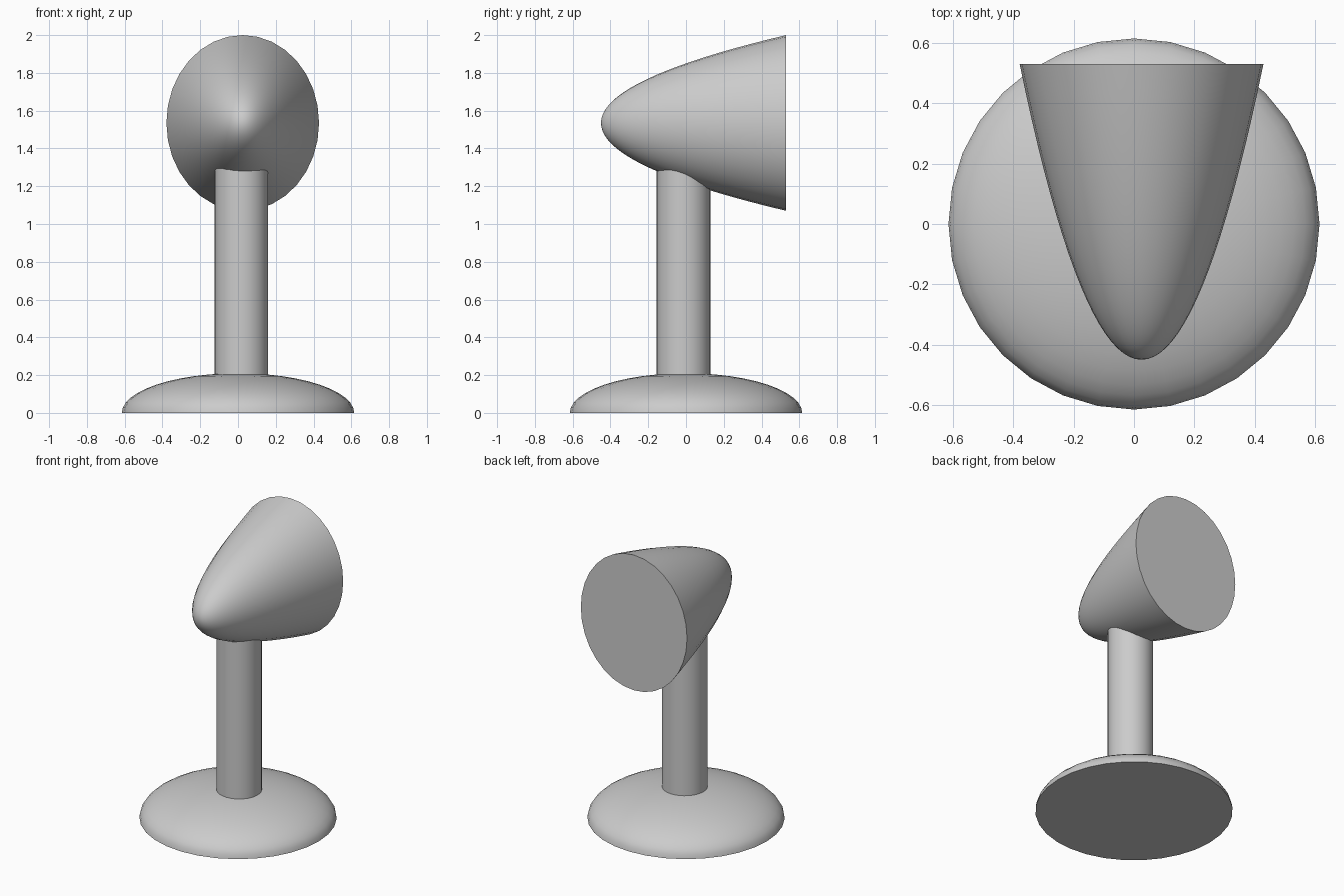
import bpy
import math

cube = bpy.data.objects.get("Cube")
if cube:
    bpy.data.objects.remove(cube, do_unlink=True)

SIDES = 32

grey = bpy.data.materials.new("plain grey")
grey.use_nodes = True
colour = (0.6, 0.6, 0.6, 1)
grey.diffuse_color = colour
grey.node_tree.nodes["Principled BSDF"].inputs["Base Color"].default_value = colour


def lathe(name, profile, location, scale=(1, 1, 1), tilt=0):
    """Turn a (radius, height) profile about z; a zero radius makes a pole, open ends get a cap."""
    verts, faces, rings = [], [], []
    for radius, height in profile:
        count = SIDES if radius > 0 else 1
        start = len(verts)
        rings.append([start + i % count for i in range(SIDES)])
        for i in range(count):
            a = math.tau * i / SIDES
            verts.append((radius * math.cos(a), radius * math.sin(a), height))
    for low, high in zip(rings, rings[1:]):
        for i in range(SIDES):
            j = (i + 1) % SIDES
            faces.append(list(dict.fromkeys((low[i], low[j], high[j], high[i]))))
    if profile[0][0] > 0:
        faces.append(rings[0][::-1])
    if profile[-1][0] > 0:
        faces.append(rings[-1])
    mesh = bpy.data.meshes.new(name)
    mesh.from_pydata(verts, [], faces)
    mesh.materials.append(grey)
    obj = bpy.data.objects.new(name, mesh)
    bpy.context.collection.objects.link(obj)
    obj.location = location
    obj.scale = scale
    obj.rotation_euler.x = tilt
    bpy.ops.object.select_all(action="DESELECT")
    obj.select_set(True)
    bpy.context.view_layer.objects.active = obj
    bpy.ops.object.shade_smooth_by_angle(angle=math.radians(40))
    return obj


# Domed base: flat-bottomed half ellipsoid
quarter = [math.pi / 2 * i / 12 for i in range(13)]
dome = [(0.615 * math.cos(a), 0.21 * math.sin(a)) for a in quarter[:-1]] + [(0, 0.21)]
lathe("base", dome, (0, 0, 0))

# Round column running up into the head
lathe("column", [(0.142, 0.1), (0.142, 1.45)], (0.018, -0.013, 0))

# Paraboloid head, its nose to the front and its flat oval face to the back
STEPS = 20
LENGTH = 0.98
bowl = [(i / STEPS, LENGTH * (i / STEPS) ** 2) for i in range(STEPS + 1)]
lathe("head", bowl, (0.025, -0.45, 1.535), (0.404, 0.465, 1), -math.pi / 2)
